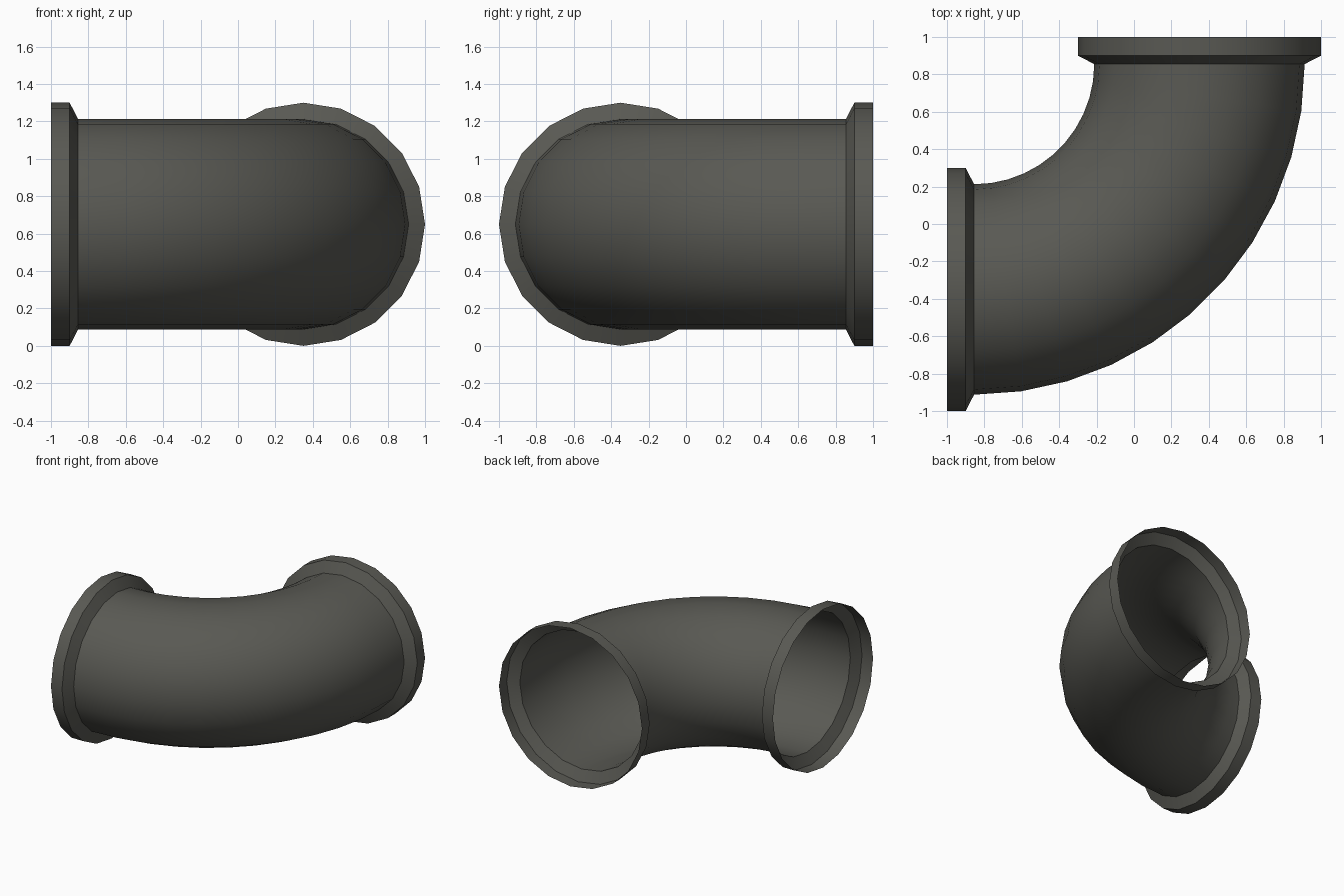
import bpy, bmesh, math
from mathutils import Vector

if "Cube" in bpy.data.objects:
    bpy.data.objects.remove(bpy.data.objects["Cube"])

SIDES, BEND_STEPS = 20, 11
CZ, OFFSET = 0.65, 0.35            # axis height, side offset of each mouth
R_PIPE, R_RIM = 0.5625, 0.65
MOUTH, RIM_END, BEND_START = 1.0, 0.9, 0.855
R_BEND = BEND_START + OFFSET       # centreline radius of the elbow

mat = bpy.data.materials.new("dark_iron_grey")
mat.diffuse_color = (0.1, 0.1, 0.087, 1)
mat.use_nodes = True
mat.node_tree.nodes["Principled BSDF"].inputs["Base Color"].default_value = mat.diffuse_color


def sweep(name, stations):
    """Skin rings placed at (centre, sideways direction, radius)."""
    bm = bmesh.new()
    rings = []
    for centre, side, r in stations:
        rings.append([bm.verts.new(centre + side * (r * math.cos(a)) + Vector((0, 0, r * math.sin(a))))
                      for a in (2 * math.pi * i / SIDES for i in range(SIDES))])
    for a, b in zip(rings, rings[1:]):
        for i in range(SIDES):
            j = (i + 1) % SIDES
            bm.faces.new((a[i], b[i], b[j], a[j]))
    mesh = bpy.data.meshes.new(name)
    bm.to_mesh(mesh)
    bm.free()
    mesh.materials.append(mat)
    obj = bpy.data.objects.new(name, mesh)
    bpy.context.collection.objects.link(obj)
    bpy.ops.object.select_all(action='DESELECT')
    obj.select_set(True)
    bpy.context.view_layer.objects.active = obj
    bpy.ops.object.shade_smooth_by_angle(angle=math.radians(35))
    return obj


# open elbow with a collar at each mouth, following one path
stations = []
out = Vector((0, -1, 0))           # points away from the bend centre
for x, r in ((-MOUTH, R_RIM), (-RIM_END, R_RIM)):
    stations.append((Vector((x, -OFFSET, CZ)), out, r))
pivot = Vector((-BEND_START, BEND_START, CZ))
for k in range(BEND_STEPS + 1):
    t = math.pi / 2 * k / BEND_STEPS
    d = Vector((math.sin(t), -math.cos(t), 0))
    stations.append((pivot + d * R_BEND, d, R_PIPE))
out = Vector((1, 0, 0))
for y, r in ((RIM_END, R_RIM), (MOUTH, R_RIM)):
    stations.append((Vector((OFFSET, y, CZ)), out, r))
sweep("pipe_elbow", stations)
